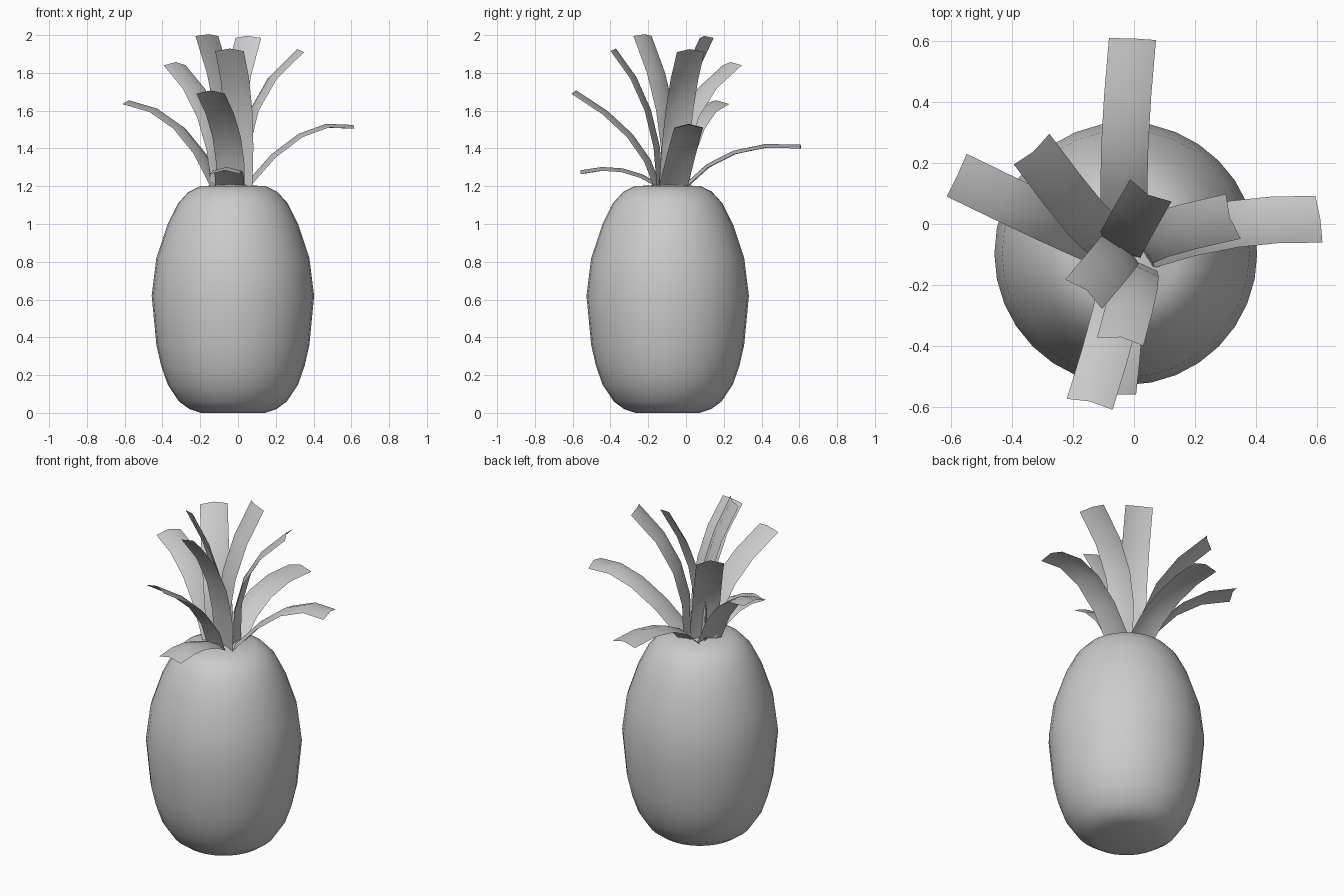
import bpy, bmesh, math
from mathutils import Vector

if "Cube" in bpy.data.objects:
    bpy.data.objects.remove(bpy.data.objects["Cube"])

CX, CY = -0.027, -0.097  # fruit axis


def make_object(name, bm, angle):
    bmesh.ops.recalc_face_normals(bm, faces=bm.faces)
    mesh = bpy.data.meshes.new(name)
    bm.to_mesh(mesh)
    bm.free()
    ob = bpy.data.objects.new(name, mesh)
    bpy.context.collection.objects.link(ob)
    bpy.ops.object.select_all(action='DESELECT')
    ob.select_set(True)
    bpy.context.view_layer.objects.active = ob
    bpy.ops.object.shade_smooth_by_angle(angle=math.radians(angle))


# Fruit body: lathed barrel profile (radius, height)
profile = [(0, 0), (0.17, 0), (0.23, 0.02), (0.285, 0.06), (0.345, 0.15),
           (0.38, 0.25), (0.405, 0.36), (0.43, 0.62), (0.405, 0.82),
           (0.345, 1.0), (0.29, 1.11), (0.235, 1.17), (0.175, 1.2), (0, 1.21)]
bm = bmesh.new()
verts = [bm.verts.new((CX + r, CY, z)) for r, z in profile]
edges = [bm.edges.new(p) for p in zip(verts, verts[1:])]
bmesh.ops.spin(bm, geom=verts + edges, cent=(CX, CY, 0), axis=(0, 0, 1),
               angle=math.tau, steps=32)
bmesh.ops.remove_doubles(bm, verts=bm.verts, dist=0.0005)
make_object("fruit_body", bm, 60)


def leaf(name, base, mid, tip, half_width=0.077, fold=0.02, steps=4):
    """Creased ribbon along the parabola through base, mid and tip."""
    base, mid, tip = Vector((*base, 1.19)), Vector(mid), Vector(tip)
    control = 2 * mid - (base + tip) / 2
    heading = tip - base
    side = Vector((-heading.y, heading.x, 0)).normalized() * half_width
    bm = bmesh.new()
    rows = []
    for i in range(steps + 1):
        t = i / steps
        p = base * (1 - t) ** 2 + control * 2 * t * (1 - t) + tip * t * t
        tangent = (control - base) * (1 - t) + (tip - control) * t
        under = side.cross(tangent).normalized() * -fold
        rows.append([bm.verts.new(q) for q in (p - side, p + under, p + side)])
    for a, b in zip(rows, rows[1:]):
        for j in range(2):
            bm.faces.new((a[j], a[j + 1], b[j + 1], b[j]))
    make_object(name, bm, 40)


# Crown leaves: base (x, y), middle point, tip
leaf("leaf_back_low", (-.03, 0), (-.03, .26, 1.37), (-.005, .605, 1.4))
leaf("leaf_right_low", (.045, -.07), (.33, 0, 1.46), (.605, .015, 1.505))
leaf("leaf_right_high", (.04, -.07), (.085, -.035, 1.6), (.325, .025, 1.91))
leaf("leaf_left_low", (-.11, -.06), (-.31, .03, 1.505), (-.58, .16, 1.635))
leaf("leaf_left_back", (-.08, -.05), (-.16, .02, 1.57), (-.335, .245, 1.84))
leaf("leaf_back_high", (-.045, -.075), (-.03, -.04, 1.6), (.055, .11, 1.985))
leaf("leaf_left_front", (-.045, -.08), (-.065, -.11, 1.6), (-.165, -.23, 1.995))
leaf("leaf_front_high", (0, -.14), (0, -.205, 1.6), (-.045, -.385, 1.915))
leaf("leaf_front_mid", (-.04, -.15), (-.06, -.295, 1.46), (-.145, -.59, 1.69))
leaf("leaf_front_low", (-.045, -.14), (-.05, -.34, 1.275), (-.07, -.553, 1.265))
